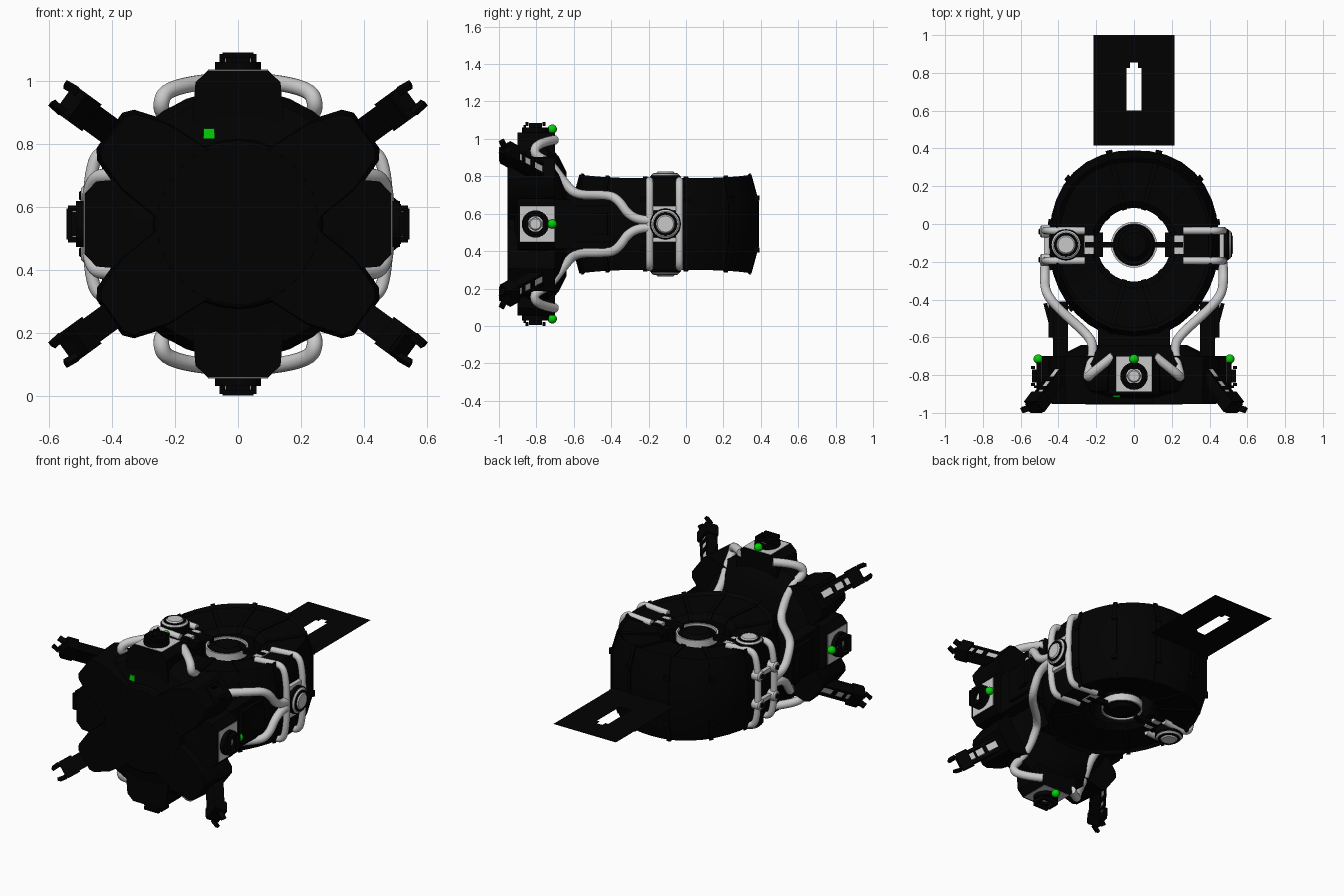
import bpy, bmesh
from math import pi, cos, sin, radians, hypot
from mathutils import Matrix, Vector

if "Cube" in bpy.data.objects:
    bpy.data.objects.remove(bpy.data.objects["Cube"], do_unlink=True)

AXIS = 0.545            # height of the main axis
HUB_Y = -0.11           # drum centre
T = Matrix.Translation


def material(name, color):
    m = bpy.data.materials.new(name)
    m.use_nodes = True
    m.diffuse_color = (*color, 1)
    m.node_tree.nodes["Principled BSDF"].inputs["Base Color"].default_value = (*color, 1)
    return m


DARK = material("charcoal", (0.0004, 0.0004, 0.0004))
GREY = material("light_grey", (0.58, 0.58, 0.58))
GREEN = material("signal_green", (0.0005, 0.64, 0.001))


def finish(name, bm, mat, matrix=Matrix()):
    bmesh.ops.transform(bm, matrix=matrix, verts=bm.verts)
    bmesh.ops.recalc_face_normals(bm, faces=bm.faces)
    mesh = bpy.data.meshes.new(name)
    bm.to_mesh(mesh)
    bm.free()
    mesh.materials.append(mat)
    ob = bpy.data.objects.new(name, mesh)
    bpy.context.collection.objects.link(ob)
    return ob


def lathe(name, profile, mat, matrix=Matrix(), segments=24, closed=False):
    """Turn (radius, height) points around z."""
    bm = bmesh.new()
    rings = []
    for i in range(segments):
        a = 2 * pi * i / segments
        rings.append([bm.verts.new((r * cos(a), r * sin(a), h)) for r, h in profile])
    n = len(profile)
    for i in range(segments):
        a, b = rings[i], rings[(i + 1) % segments]
        for j in range(n if closed else n - 1):
            k = (j + 1) % n
            bm.faces.new((a[j], b[j], b[k], a[k]))
    if not closed:
        bmesh.ops.holes_fill(bm, edges=bm.edges)
    return finish(name, bm, mat, matrix)


def disc(name, r, h0, h1, mat, matrix, bevel=0.008):
    return lathe(name, [(r, h0), (r, h1 - bevel), (r - bevel, h1)], mat, matrix)


def tube(name, outer, inner, h0, h1, mat, matrix):
    return lathe(name, [(outer, h0), (outer, h1), (inner, h1), (inner, h0)], mat, matrix, closed=True)


def prism(name, points, d0, d1, mat, matrix=Matrix(), taper=1.0):
    """Extrude an xz outline from y = d0 to y = d1."""
    bm = bmesh.new()
    c = sum((Vector(p) for p in points), Vector((0, 0))) / len(points)
    front = [bm.verts.new((c.x + (x - c.x) * taper, d0, c.y + (z - c.y) * taper)) for x, z in points]
    back = [bm.verts.new((x, d1, z)) for x, z in points]
    bm.faces.new(front)
    bm.faces.new(back)
    for i in range(len(points)):
        j = (i + 1) % len(points)
        bm.faces.new((front[i], front[j], back[j], back[i]))
    return finish(name, bm, mat, matrix)


def box(name, size, center, mat, matrix=Matrix()):
    bm = bmesh.new()
    bmesh.ops.create_cube(bm, size=1)
    return finish(name, bm, mat, matrix @ T(center) @ Matrix.Diagonal((*size, 1)))


def beam(name, p, q, w, h, mat, matrix=Matrix()):
    p, q = Vector(p), Vector(q)
    turn = (q - p).to_track_quat("Z", "X").to_matrix().to_4x4()
    return box(name, (h, w, (q - p).length), (0, 0, 0), mat, matrix @ T((p + q) / 2) @ turn)


def pipe(name, points, radius):
    cu = bpy.data.curves.new(name, "CURVE")
    cu.dimensions = "3D"
    cu.bevel_depth, cu.bevel_resolution, cu.resolution_u = radius, 6, 6
    cu.use_fill_caps = True
    s = cu.splines.new("NURBS")
    s.points.add(len(points) - 1)
    for sp, p in zip(s.points, points):
        sp.co = (*p, 1)
    s.order_u, s.use_endpoint_u = 3, True
    cu.materials.append(GREY)
    ob = bpy.data.objects.new(name, cu)
    bpy.context.collection.objects.link(ob)


def drum_shape(ob):
    """Narrow the flanks, square the rear and raise the rims fore and aft."""
    for v in ob.data.vertices:
        r = hypot(v.co.x, v.co.y)
        c, s = v.co.x / r, v.co.y / r
        n = 2.3 if s > 0 else 2
        f = (abs(c / 0.9) ** n + abs(s) ** n) ** (-1 / n)
        f = 1 + (f - 1) * min(1, max(0, (r - 0.2) / 0.2))
        v.co.x, v.co.y, v.co.z = v.co.x * f, v.co.y * f, v.co.z * (1 + 0.08 * s ** 4)
    ob.matrix_world = DRUM


# Hollow drum with radial ribs
half = [(0.195, 0.18), (0.23, 0.21), (0.44, 0.228), (0.46, 0.245), (0.5, 0.11)]
section = half + [(r, -h) for r, h in reversed(half)]
DRUM = T((0, HUB_Y, AXIS))
drum_shape(lathe("drum", section, DARK, segments=36, closed=True))
rib = [(0.345 + (r - 0.345) * 1.03, h * 1.035) for r, h in section]
for i in range(12):
    turn = Matrix.Rotation(radians(15 + 30 * i), 4, "Z")
    drum_shape(prism("drum_rib", rib, -0.013, 0.013, DARK, turn))
    for h in (-0.13, 0.13):
        drum_shape(box("rib_bolt", (0.02, 0.035, 0.025), (0.503, 0, h), DARK, turn))

# Central hub with rims and side struts
disc("hub_core", 0.112, -0.2, 0.2, DARK, DRUM)
for s in (1, -1):
    flip = DRUM @ Matrix.Diagonal((1, 1, s, 1))
    tube("hub_rim", 0.122, 0.111, 0.165, 0.21, GREY, flip)
    disc("hub_cap", 0.085, 0.19, 0.22, DARK, flip, 0.02)
    for x in (1, -1):
        box("hub_block", (0.05, 0.13, 0.04), (x * 0.19, 0, 0.18), DARK, flip)
        box("hub_clamp", (0.05, 0.1, 0.03), (x * 0.238, 0, 0.205), GREY, flip)
        box("hub_strut", (0.16, 0.028, 0.03), (x * 0.18, 0, 0.21), DARK, flip)

# Pipe loops around both flanks, and long pipes to the head
for x in (1, -1):
    for y in (-0.195, -0.035):
        loop = [(0.26, 0.222), (0.36, 0.228), (0.445, 0.235), (0.47, 0.15)]
        loop += [(0.475, 0.0)] + [(r, -h) for r, h in reversed(loop)]
        pipe("flank_pipe", [(x * r, y, AXIS + h) for r, h in loop], 0.02)
    for s in (1, -1):
        run = [(0.47, -0.2, 0.02), (0.475, -0.29, 0.02), (0.465, -0.37, 0.145), (0.4, -0.45, 0.155),
               (0.24, -0.59, 0.155), (0.215, -0.65, 0.22), (0.225, -0.73, 0.33),
               (0.25, -0.82, 0.375), (0.225, -0.79, 0.435), (0.11, -0.7, 0.45)]
        pipe("head_pipe", [(x * a, b, AXIS + s * h) for a, b, h in run], 0.025)
        box("pipe_bridge", (0.025, 0.16, 0.025), (x * 0.465, -0.115, AXIS + s * 0.085), GREY)

# Round port caps: one on the left flank, two above and below the right
flank = T((0, HUB_Y, AXIS)) @ Matrix.Rotation(pi / 2, 4, "Y")
ports = [(flank, 0.44)]
for s in (1, -1):
    ports.append((T((-0.36, HUB_Y, AXIS)) @ Matrix.Diagonal((1, 1, s, 1)), 0.195))
for m, h in ports:
    disc("port_base", 0.083, h, h + 0.065, DARK, m)
    disc("port_ring", 0.076, h + 0.02, h + 0.074, GREY, m)
    tube("port_groove", 0.064, 0.05, h + 0.05, h + 0.078, DARK, m)
    disc("port_cap", 0.051, h + 0.05, h + 0.085, GREY, m)
for y in (-0.19, -0.04):
    for z in (-0.09, 0.09):
        knob = T((0, y, AXIS + z)) @ Matrix.Rotation(-pi / 2, 4, "Y")
        disc("valve_knob", 0.032, 0.43, 0.498, GREY, knob)
        disc("valve_center", 0.015, 0.48, 0.505, DARK, knob, 0.004)

# Head with a raised round face, turned around the y axis
HEAD = T((0, 0, AXIS)) @ Matrix.Rotation(pi / 2, 4, "X")
lathe("head_shell", [(0.28, 0.64), (0.36, 0.68), (0.43, 0.74), (0.43, 0.83), (0.4, 0.885),
                     (0.3, 0.912), (0.27, 0.918), (0.265, 0.948), (0.255, 0.955)], DARK, HEAD, 32)
box("neck", (0.38, 0.16, 0.36), (0, -0.6, AXIS), DARK)
box("status_light", (0.036, 0.01, 0.032), (-0.092, -0.912, 0.832), GREEN,
    Matrix.Rotation(0, 4, "Y"))
for x in (1, -1):
    box("side_housing", (0.08, 0.3, 0.26), (x * 0.39, -0.56, AXIS), DARK)
    box("housing_panel", (0.025, 0.2, 0.2), (x * 0.44, -0.5, AXIS), DARK)
    beam("housing_strut", (x * 0.47, -0.42, AXIS), (x * 0.4, -0.68, AXIS), 0.02, 0.12, DARK)

# Four sensor blocks around the head
for i in range(4):
    m = T((0, 0, AXIS)) @ Matrix.Rotation(i * pi / 2, 4, "Y")
    outline = [(-0.15, 0.28), (-0.135, 0.45), (-0.095, 0.488), (0.095, 0.488), (0.135, 0.45), (0.15, 0.28)]
    prism("sensor_block", outline, -0.9, -0.7, DARK, m)
    box("sensor_pad", (0.19, 0.185, 0.008), (0, -0.795, 0.486), GREY, m)
    ring = m @ T((0, -0.805, 0))
    tube("sensor_ring", 0.073, 0.042, 0.485, 0.515, DARK, ring)
    disc("sensor_lens", 0.034, 0.485, 0.51, GREY, ring, 0.006)
    for x in (1, -1):
        box("sensor_post", (0.018, 0.07, 0.055), (x * 0.05, -0.805, 0.512), DARK, m)
        box("sensor_rail", (0.1, 0.016, 0.02), (0, -0.805 + x * 0.045, 0.535), DARK, m)
    box("sensor_guard", (0.08, 0.012, 0.045), (0, -0.862, 0.508), DARK, m)
    bm = bmesh.new()
    bmesh.ops.create_uvsphere(bm, u_segments=16, v_segments=10, radius=0.025)
    finish("signal_ball", bm, GREEN, m @ T((0, -0.715, 0.507)))

# Four diagonal gripper arms
for angle in (54, 126, 234, 306):
    m = T((0, 0, AXIS)) @ Matrix.Rotation(radians(angle), 4, "Y")
    shoulder = [(-0.15, 0.2), (-0.14, 0.36), (-0.1, 0.48), (-0.07, 0.505),
                (0.07, 0.505), (0.1, 0.48), (0.14, 0.36), (0.15, 0.2)]
    prism("arm_shoulder", shoulder, -0.954, -0.7, DARK, m, 0.9)
    start, end = Vector((0, -0.77, 0.47)), Vector((0, -0.975, 0.66))
    beam("arm_core", start, start.lerp(end, 0.93), 0.04, 0.05, GREY, m)
    front = Vector((0, -0.02, -0.022))
    beam("arm_front_plate", start + front, end + front, 0.09, 0.014, DARK, m)
    for x in (1, -1):
        off = Vector((x * 0.034, 0, 0))
        beam("arm_rail", start + off, end + off, 0.018, 0.06, DARK, m)
        tip = Vector((x * 0.036, -0.985, 0.705))
        beam("gripper_finger", end + off * 1.2, tip, 0.018, 0.03, DARK, m)
    for t in (0.3, 0.55):
        p = start.lerp(end, t)
        beam("arm_rung", p, p.lerp(end, 0.12), 0.075, 0.07, DARK, m)
    beam("gripper_block", start.lerp(end, 0.7), start.lerp(end, 0.96), 0.105, 0.08, DARK, m)

# Loose flat tail plate with a keyed slot, built from strips
plate = [(-0.215, -0.04, 0.415, 1), (0.04, 0.215, 0.415, 1), (-0.04, 0.04, 0.415, 0.6),
         (-0.04, 0.04, 0.855, 1), (-0.04, -0.02, 0.825, 0.855), (0.02, 0.04, 0.825, 0.855)]
for x0, x1, y0, y1 in plate:
    box("tail_plate", (x1 - x0, y1 - y0, 0.002), ((x0 + x1) / 2, (y0 + y1) / 2, AXIS), DARK)

# Smooth the round parts, keep hard edges
bpy.ops.object.select_all(action="DESELECT")
for ob in bpy.context.collection.objects:
    if ob.type in {"MESH", "CURVE"}:
        ob.select_set(True)
        bpy.context.view_layer.objects.active = ob
bpy.ops.object.convert(target="MESH")
bpy.ops.object.shade_smooth_by_angle(angle=radians(32))
